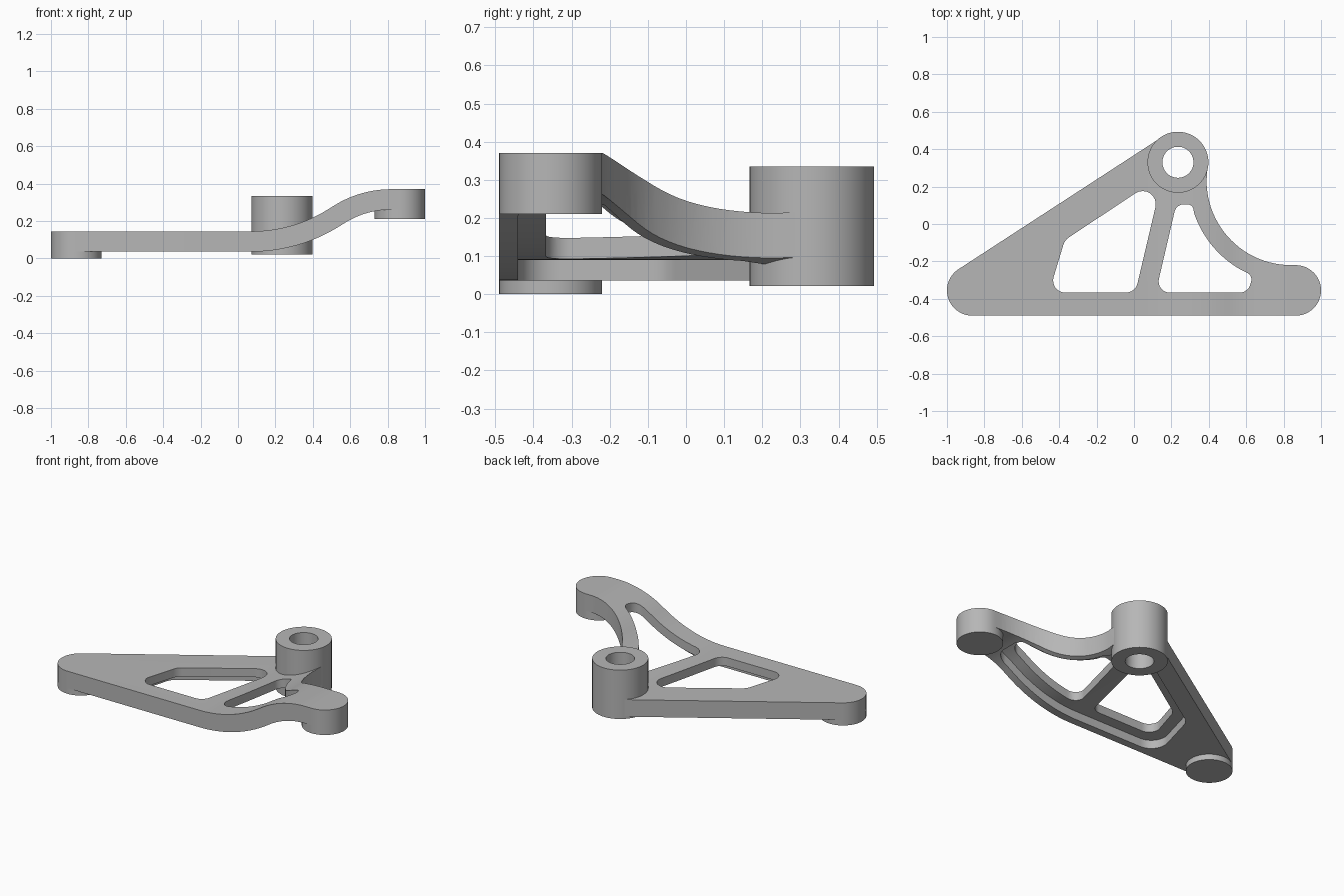
import bpy, bmesh
from math import cos, sin, radians, tan
from mathutils import Vector

cube = bpy.data.objects.get("Cube")
if cube:
    bpy.data.objects.remove(cube, do_unlink=True)

metal = bpy.data.materials.new("plain_grey")
metal.use_nodes = True
GREY = (0.47, 0.47, 0.47, 1)
metal.diffuse_color = GREY
metal.node_tree.nodes["Principled BSDF"].inputs["Base Color"].default_value = GREY

FOOT_R, FOOT_X, FOOT_Y = 0.135, 0.865, -0.355
BOSS, BOSS_R = (0.235, 0.33), 0.163
SWEEP = (0.84, 0.232)      # centre of the hollow curve beside the raised arm


def arc(centre, r, a, b, n=24):
    angles = [radians(a + (b - a) * i / n) for i in range(n + 1)]
    return [(centre[0] + r * cos(t), centre[1] + r * sin(t)) for t in angles]


def rounded(corners, n=8):
    """Round each (x, y, radius) corner of a closed polygon."""
    out = []
    for i, (x, y, r) in enumerate(corners):
        p = Vector((x, y))
        a = Vector(corners[i - 1][:2]) - p
        b = Vector(corners[(i + 1) % len(corners)][:2]) - p
        if r == 0:
            out.append((x, y))
            continue
        reach = min(r / tan(a.angle(b) / 2), a.length * 0.49, b.length * 0.49)
        r = reach * tan(a.angle(b) / 2)
        a.normalize()
        b.normalize()
        c = p + (a + b).normalized() * (r * r + reach * reach) ** 0.5
        start, end = p + a * reach - c, p + b * reach - c
        turn = start.angle_signed(end)
        for k in range(n + 1):
            t = -turn * k / n
            out.append((c.x + start.x * cos(t) - start.y * sin(t),
                        c.y + start.x * sin(t) + start.y * cos(t)))
    return out


def prism(name, pts, lo, hi, along_y=False):
    """Extrude a closed outline along z, or along y for a side profile."""
    bm = bmesh.new()
    place = (lambda p: (p[0], lo, p[1])) if along_y else (lambda p: (p[0], p[1], lo))
    face = bm.faces.new([bm.verts.new(place(p)) for p in pts])
    geom = bmesh.ops.extrude_face_region(bm, geom=[face])["geom"]
    shift = Vector((0, hi - lo, 0)) if along_y else Vector((0, 0, hi - lo))
    bmesh.ops.translate(bm, vec=shift,
                        verts=[v for v in geom if isinstance(v, bmesh.types.BMVert)])
    bmesh.ops.recalc_face_normals(bm, faces=bm.faces)
    mesh = bpy.data.meshes.new(name)
    bm.to_mesh(mesh)
    bm.free()
    mesh.materials.append(metal)
    ob = bpy.data.objects.new(name, mesh)
    bpy.context.collection.objects.link(ob)
    return ob


def activate(ob):
    bpy.ops.object.select_all(action="DESELECT")
    ob.select_set(True)
    bpy.context.view_layer.objects.active = ob


def combine(ob, cutter, operation="DIFFERENCE"):
    activate(ob)
    mod = ob.modifiers.new("cut", "BOOLEAN")
    mod.operation, mod.object, mod.solver = operation, cutter, "EXACT"
    bpy.ops.object.modifier_apply(modifier=mod.name)
    bpy.data.objects.remove(cutter, do_unlink=True)


def wave(depth):
    """Side curve of the plate, a given depth below its top surface."""
    return ([(-1.2, 0.145 - depth)]
            + arc((0.07, 0.925), 0.78 + depth, -90, -58)
            + arc((0.82, -0.21), 0.58 - depth, 122, 90)
            + [(1.2, 0.37 - depth)])


# Plate: plan outline trimmed to the stepped side curve
outline = (arc((FOOT_X, FOOT_Y), FOOT_R, -90, 90)
           + arc(SWEEP, 0.452, -90, -180)
           + arc(BOSS, 0.16, 0, 123)
           + arc((-FOOT_X, FOOT_Y), FOOT_R, 123, 270))
plate = prism("arm_plate", outline, -0.5, 1)
combine(plate, prism("slab", wave(0) + wave(0.109)[::-1], -1, 1, True), "INTERSECT")

# Recess under the plate, leaving a rib around the edge
hollow = [(x, y, 0) for x, y in arc(SWEEP, 0.48, 248, 190)]
pocket = prism("pocket", rounded(
    [(-0.547, -0.44, 0.1), (0.68, -0.44, 0.08), (0.68, -0.25, 0.04)] + hollow
    + [(0.3, 0.3, 0), (0.12, 0.315, 0), (-0.44, -0.05, 0.1)]), -0.5, 1)
below = prism("below", wave(0.055) + [(1.2, -0.8), (-1.2, -0.8)], -1, 1, True)
combine(pocket, below, "INTERSECT")
combine(plate, pocket)

# Two windows either side of the strut
combine(plate, prism("window", rounded(
    [(-0.455, -0.367, 0.065), (0.007, -0.367, 0.065),
     (0.155, 0.262, 0.07), (-0.37, -0.086, 0.08)]), -0.5, 1))
inner_edge = [(x, y, 0) for x, y in arc(SWEEP, 0.547, 241, 199, 16)]
combine(plate, prism("window", rounded(
    [(0.116, -0.367, 0.06), (0.61, -0.367, 0.06), (0.635, -0.275, 0.055)]
    + inner_edge + [(0.312, 0.105, 0.05), (0.226, 0.105, 0.05)]), -0.5, 1))

# Bored boss, with the plate cleared from its core
combine(plate, prism("core", arc(BOSS, 0.14, 0, 354, 59), -0.5, 1))
boss = prism("pivot_boss", arc(BOSS, BOSS_R, 0, 355, 71), 0.022, 0.335)
combine(boss, prism("bore", arc(BOSS, 0.083, 0, 354, 59), -0.5, 1))

# Round pads under both ends
pads = [prism(name, arc((x, FOOT_Y), FOOT_R, 0, 352.5, 47), lo, hi)
        for name, x, lo, hi in (("right_foot_pad", -FOOT_X, 0, 0.045),
                                ("left_foot_pad", FOOT_X, 0.21, 0.28))]

for ob in [plate, boss] + pads:
    activate(ob)
    bpy.ops.object.shade_smooth_by_angle(angle=radians(30))
